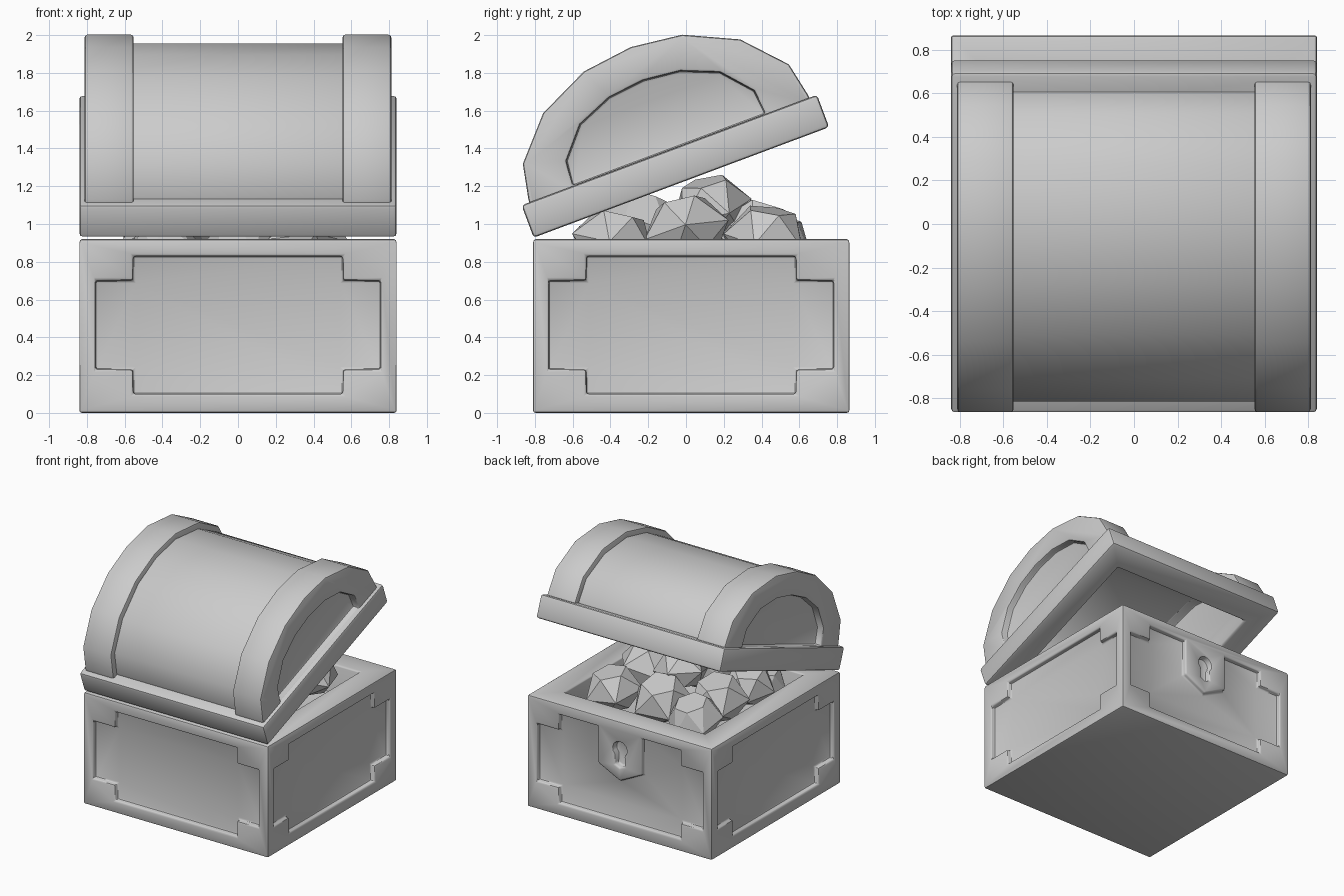
import bpy, bmesh, math, random
from mathutils import Vector, Matrix

if "Cube" in bpy.data.objects:
    bpy.data.objects.remove(bpy.data.objects["Cube"])

random.seed(4)


def to_object(name, bm):
    bmesh.ops.recalc_face_normals(bm, faces=bm.faces)
    me = bpy.data.meshes.new(name)
    bm.to_mesh(me)
    bm.free()
    ob = bpy.data.objects.new(name, me)
    bpy.context.collection.objects.link(ob)
    return ob


def prism(name, pts, axis, a, b):
    """Extrude a 2D outline along x or y from a to b."""
    bm = bmesh.new()
    put = (lambda d, p, q: (d, p, q)) if axis == 'x' else (lambda d, p, q: (p, d, q))
    face = bm.faces.new([bm.verts.new(put(a, p, q)) for p, q in pts])
    ext = bmesh.ops.extrude_face_region(bm, geom=[face])
    shift = Vector(put(b - a, 0, 0))
    bmesh.ops.translate(bm, vec=shift, verts=[v for v in ext['geom'] if isinstance(v, bmesh.types.BMVert)])
    return to_object(name, bm)


def rect(p0, p1, q0, q1):
    return [(p0, q0), (p1, q0), (p1, q1), (p0, q1)]


def arch(half):
    """Mirror a half profile running from the foot to the crown."""
    return half + [(-p, q) for p, q in reversed(half[:-1])]


def finish(ob, cutters, bevel):
    """Cut, round the sharp edges, shade, and drop the cutters."""
    for c in cutters:
        c.hide_render = True
        m = ob.modifiers.new("cut", 'BOOLEAN')
        m.operation, m.solver, m.object = 'DIFFERENCE', 'EXACT', c
    m = ob.modifiers.new("round", 'BEVEL')
    m.width, m.segments, m.limit_method, m.angle_limit = bevel, 2, 'ANGLE', math.radians(42)
    bpy.ops.object.select_all(action='DESELECT')
    ob.select_set(True)
    bpy.context.view_layer.objects.active = ob
    bpy.ops.object.convert(target='MESH')
    bpy.ops.object.shade_smooth_by_angle(angle=math.radians(42))
    for c in cutters:
        bpy.data.objects.remove(c)


# Chest body with notched panels, lock plate and cavity
CY, Y0, Y1, X = 0.027, -0.81, 0.865, 0.84
DEPTH = 0.04


def notched(c, lock=False):
    top = [(c + 0.555, 0.83), (c - 0.555, 0.83)]
    if lock:
        top[1:1] = [(0.2, 0.83), (0.2, 0.53), (0, 0.43), (-0.2, 0.53), (-0.2, 0.83)]
    return ([(c - 0.755, 0.70), (c - 0.755, 0.23), (c - 0.555, 0.23), (c - 0.555, 0.10),
             (c + 0.555, 0.10), (c + 0.555, 0.23), (c + 0.755, 0.23), (c + 0.755, 0.70),
             (c + 0.555, 0.70)] + top + [(c - 0.555, 0.70)])


keyhole = [(0.062 * math.cos(a), 0.69 + 0.062 * math.sin(a))
           for a in [math.radians(-50 + 28 * i) for i in range(11)]] + [(-0.045, 0.56), (0, 0.54), (0.045, 0.56)]

body = prism("chest_body", rect(Y0, Y1, 0, 0.92), 'x', -X, X)
finish(body, [
    prism("front_cut", notched(0), 'y', Y0 - 0.1, Y0 + DEPTH),
    prism("back_cut", notched(0, True), 'y', Y1 + 0.1, Y1 - DEPTH),
    prism("right_cut", notched(CY), 'x', X + 0.1, X - DEPTH),
    prism("left_cut", notched(CY), 'x', -X - 0.1, -X + DEPTH),
    prism("keyhole_cut", keyhole, 'y', Y1 + 0.1, Y1 - 0.05),
    prism("cavity_cut", rect(CY - 0.64, CY + 0.64, 0.68, 1.2), 'x', -0.64, 0.64),
], 0.014)

# Lid: lip, two arched end bands and a barrel, built flat and then tilted open
outer = arch([(0.795, 0.14), (0.79, 0.2), (0.752, 0.386), (0.557, 0.60), (0.278, 0.731), (0, 0.765)])
inner = arch([(0.745, 0.14), (0.742, 0.2), (0.707, 0.37), (0.525, 0.56), (0.26, 0.687), (0, 0.722)])
panel = arch([(0.545, 0.185), (0.53, 0.32), (0.395, 0.475), (0.2, 0.555), (0, 0.577)])
hollow = arch([(0.64, -0.1), (0.62, 0.3), (0.45, 0.48), (0.22, 0.58), (0, 0.6)])


def cavity():
    return prism("lid_cavity_cut", hollow, 'x', -0.64, 0.64)


lid = []
lip = prism("lid_lip", rect(-0.835, 0.835, 0, 0.183), 'x', -X, X)
finish(lip, [cavity()], 0.018)
barrel = prism("lid_barrel", inner, 'x', -0.56, 0.56)
finish(barrel, [cavity()], 0.002)
lid += [lip, barrel]
for side, label in ((1, "right"), (-1, "left")):
    band = prism("lid_band_" + label, outer, 'x', side * 0.553, side * 0.812)
    finish(band, [cavity(), prism("end_cut", panel, 'x', side * 0.755, side * 0.95)], 0.015)
    lid.append(band)
for ob in lid:
    ob.rotation_euler.x = math.radians(20.5)
    ob.location = (0, -0.0244, 1.22)


# Heap of faceted gems
def gem(i, x, y, z, r):
    bm = bmesh.new()
    n = random.choice((5, 6))
    for ring, h, turn in ((0.6, -0.6, 0), (1.0, -0.1, 0.5), (0.58, 0.58, 0)):
        for k in range(n):
            a = (k + turn) * math.tau / n
            bm.verts.new((ring * math.cos(a), ring * math.sin(a), h))
    bmesh.ops.convex_hull(bm, input=bm.verts)
    bmesh.ops.dissolve_limit(bm, angle_limit=0.02, verts=bm.verts, edges=bm.edges)
    tilt = Matrix.Rotation(random.uniform(-0.35, 0.35), 4, 'X') @ Matrix.Rotation(random.uniform(-0.35, 0.35), 4, 'Y')
    bm.transform(Matrix.Translation((x, y, z)) @ tilt
                 @ Matrix.Rotation(random.uniform(0, 6), 4, 'Z') @ Matrix.Scale(r, 4))
    to_object("gem_%02d" % i, bm)


heap = [(0.36, 0.43, 0.94, 0.23), (-0.06, 0.40, 0.96, 0.24), (-0.40, 0.15, 0.96, 0.24),
        (0.34, 0.0, 0.98, 0.24), (-0.05, 0.13, 1.10, 0.22), (-0.42, -0.22, 0.94, 0.21),
        (-0.40, 0.46, 0.92, 0.22), (0.36, -0.38, 0.92, 0.23), (-0.03, -0.22, 1.0, 0.24),
        (0.02, -0.42, 0.90, 0.21), (-0.40, -0.42, 0.88, 0.20)]
for i, g in enumerate(heap):
    gem(i, *g)
